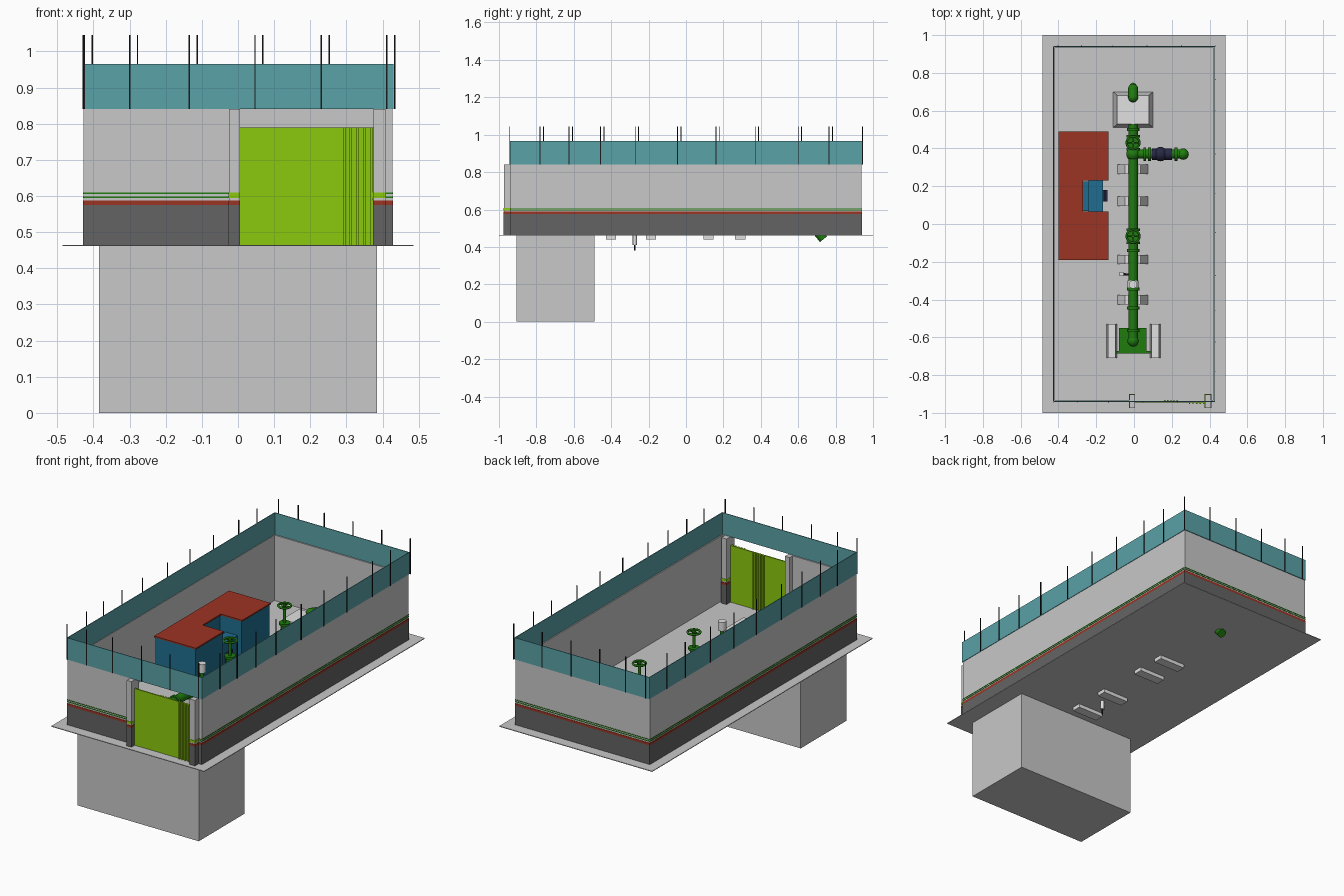
import bpy, bmesh, math
from mathutils import Vector

if "Cube" in bpy.data.objects:
    bpy.data.objects.remove(bpy.data.objects["Cube"], do_unlink=True)


def material(name, *rgb):
    m = bpy.data.materials.new(name)
    m.use_nodes = True
    m.diffuse_color = (*rgb, 1)
    m.node_tree.nodes["Principled BSDF"].inputs["Base Color"].default_value = (*rgb, 1)
    return m


GREY = material("concrete grey", 0.58, 0.58, 0.58)
DARK = material("dark grey", 0.127, 0.127, 0.127)
RED = material("brick red", 0.33, 0.033, 0.016)
TEAL = material("fence teal", 0.1, 0.36, 0.39)
LIME = material("lime", 0.26, 0.59, 0.004)
GREEN = material("pipe green", 0.014, 0.2, 0.004)
BLUE = material("building blue", 0.014, 0.155, 0.28)
BLACK = material("black", 0.01, 0.01, 0.01)
NAVY = material("navy", 0.02, 0.022, 0.06)
WHITE = material("pale grey", 0.75, 0.75, 0.75)

GROUND, TOP = 0.465, 0.84
AXIS, PX = 0.57, -0.005   # pipe height and sideways position


def finish(bm, name, mat, smooth=False):
    me = bpy.data.meshes.new(name)
    bmesh.ops.recalc_face_normals(bm, faces=bm.faces)
    for f in bm.faces:
        f.smooth = smooth and len(f.verts) == 4
    bm.to_mesh(me)
    bm.free()
    me.materials.append(mat)
    ob = bpy.data.objects.new(name, me)
    bpy.context.collection.objects.link(ob)
    return ob


def box(name, mat, x0, x1, y0, y1, z0, z1, tx=1, ty=1):
    """Box from its limits; tx and ty taper the top."""
    bm = bmesh.new()
    bmesh.ops.create_cube(bm, size=1)
    for v in bm.verts:
        kx, ky = (tx, ty) if v.co.z > 0 else (1, 1)
        v.co = ((x0 + x1) / 2 + v.co.x * kx * (x1 - x0),
                (y0 + y1) / 2 + v.co.y * ky * (y1 - y0),
                (z0 + z1) / 2 + v.co.z * (z1 - z0))
    return finish(bm, name, mat)


def pipe(name, mat, a, b, r, sides=20):
    a, b = Vector(a), Vector(b)
    bm = bmesh.new()
    bmesh.ops.create_cone(bm, cap_ends=True, segments=sides, radius1=r, radius2=r,
                          depth=(b - a).length)
    ob = finish(bm, name, mat, True)
    ob.rotation_euler = (b - a).to_track_quat('Z', 'Y').to_euler()
    ob.location = (a + b) / 2
    return ob


def ball(name, mat, c, r):
    bm = bmesh.new()
    bmesh.ops.create_uvsphere(bm, u_segments=20, v_segments=12, radius=r)
    ob = finish(bm, name, mat, True)
    ob.location = c


def valve(name, y, height, r):
    """Gate valve with a flanged body, stem and handwheel."""
    ball(name + "_body", GREEN, (PX, y, AXIS), 0.037)
    for s in (-1, 1):
        pipe(name + "_flange", GREEN, (PX, y + s * 0.04, AXIS), (PX, y + s * 0.028, AXIS), 0.036)
    pipe(name + "_bonnet", GREEN, (PX, y, AXIS), (PX, y, AXIS + 0.07), 0.02)
    pipe(name + "_collar", GREEN, (PX, y, AXIS + 0.06), (PX, y, AXIS + 0.072), 0.03)
    pipe(name + "_stem", GREEN, (PX, y, AXIS), (PX, y, height), 0.008)
    bpy.ops.mesh.primitive_torus_add(location=(PX, y, height - 0.012), major_radius=r,
                                     minor_radius=0.006, major_segments=20, minor_segments=6)
    wheel = bpy.context.object
    wheel.name = name + "_handwheel"
    wheel.data.materials.append(GREEN)
    bpy.ops.object.shade_smooth()
    for dx, dy in ((r, 0), (0, r)):
        pipe(name + "_spoke", GREEN, (PX - dx, y - dy, height - 0.012),
             (PX + dx, y + dy, height - 0.012), 0.004, 6)


# Site slab and buried chamber
box("ground_slab", GREY, -0.485, 0.485, -1, 1, GROUND - 0.004, GROUND)
box("buried_chamber", GREY, -0.385, 0.385, -0.905, -0.49, 0, GROUND - 0.004)

# Perimeter walls with painted bands on their outer faces
BANDS = (("base_band", DARK, GROUND, 0.575), ("red_band", RED, 0.575, 0.588),
         ("lower_line", GREEN, 0.595, 0.599), ("upper_line", GREEN, 0.605, 0.609))
WALLS = (("left_wall", 0.42, 0.427, -0.938, 0.938, 1, 0),
         ("right_wall", -0.427, -0.42, -0.938, 0.938, -1, 0),
         ("back_wall", -0.427, 0.427, 0.931, 0.938, 0, 1),
         ("front_wall", -0.427, -0.025, -0.938, -0.931, 0, -1),
         ("front_return", 0.405, 0.427, -0.938, -0.931, 0, -1))
for name, x0, x1, y0, y1, nx, ny in WALLS:
    box(name, GREY, x0, x1, y0, y1, GROUND, TOP)
    dx, dy = nx * 0.002, ny * 0.002
    for band, mat, z0, z1 in BANDS:
        # Plate lying on the outer face only
        px = (x1, x1 + dx) if nx > 0 else (x0 + dx, x0) if nx < 0 else (x0, x1)
        py = (y1, y1 + dy) if ny > 0 else (y0 + dy, y0) if ny < 0 else (y0, y1)
        box(name + "_" + band, mat, *px, *py, z0, z1)

# Gate pillars
for name, x0, x1 in (("right_pillar", -0.025, 0.005), ("left_pillar", 0.375, 0.408)):
    box(name, GREY, x0, x1, -0.973, -0.903, GROUND, TOP)
    for band, mat, z0, z1 in BANDS[:2] + (("lime_band", LIME, 0.595, 0.609),):
        box(name + "_" + band, mat, x0 - 0.001, x1 + 0.001, -0.975, -0.901, z0, z1)

# Sliding gate with folded ribs
box("gate", LIME, 0.005, 0.38, -0.945, -0.938, GROUND, 0.79)
for i in range(5):
    x = 0.29 + i * 0.019
    box("front_rib", LIME, x, x + 0.007, -0.953, -0.945, GROUND, 0.79)
    x = 0.16 + i * 0.016
    box("back_rib", LIME, x, x + 0.006, -0.938, -0.932, GROUND, 0.79)

# Screen fence on top of the walls
FENCE = 0.965
box("left_fence", TEAL, 0.426, 0.43, -0.94, 0.942, TOP, FENCE)
box("right_fence", TEAL, -0.427, -0.423, -0.94, 0.942, TOP, FENCE)
box("front_fence", TEAL, -0.427, 0.43, -0.942, -0.938, TOP, FENCE)
box("back_fence", TEAL, -0.427, 0.43, 0.938, 0.942, TOP, FENCE)


def post(x, y):
    box("fence_post", BLACK, x - 0.002, x + 0.002, y - 0.002, y + 0.002, TOP, 1.045)


for y in (-0.78, -0.625, -0.457, -0.272, -0.045, 0.16, 0.37, 0.6, 0.765):
    post(0.433, y)
    post(-0.428, y + 0.018)
for x in (-0.425, -0.3, -0.135, 0.047, 0.23, 0.411):
    post(x, -0.943)
    post(x + 0.022, 0.943)

# Control building: a U-shaped block with a flat roof
ROOF = 0.695
PARTS = ((-0.4, -0.135, -0.19, 0.065), (-0.4, -0.135, 0.23, 0.49), (-0.4, -0.27, 0.065, 0.23))
for x0, x1, y0, y1 in PARTS:
    box("building_walls", BLUE, x0 + 0.005, x1 - 0.005, y0 if y0 > 0 else y0 + 0.005,
        y1 if y1 < 0.4 else y1 - 0.005, GROUND, ROOF - 0.008)
    box("building_roof", RED, x0, x1, y0, y1, ROOF - 0.008, ROOF)
box("entrance_platform", BLUE, -0.27, -0.165, 0.07, 0.225, GROUND, 0.56)
box("entrance_cabinet", BLUE, -0.24, -0.165, 0.065, 0.23, 0.56, 0.6)
for i in range(3):
    box("entrance_step", NAVY, -0.165, -0.157 + i * 0.008, 0.12, 0.18, GROUND, 0.54 - i * 0.025)

# Main pipe run with elbows at both ends
pipe("main_pipe", GREEN, (PX, -0.62, AXIS), (PX, 0.66, AXIS), 0.025)
ball("front_elbow", GREEN, (PX, -0.62, AXIS), 0.03)
pipe("front_drop_pipe", GREEN, (PX, -0.62, AXIS), (PX, -0.62, GROUND), 0.026)
box("front_plate", GREEN, -0.08, 0.065, -0.685, -0.55, GROUND, 0.48)
for x0, x1 in ((-0.145, -0.09), (0.085, 0.14)):
    box("front_block", WHITE, x0, x1, -0.71, -0.53, GROUND, 0.53, 0.7, 1)
    box("block_strap", GREEN, x0 + 0.03 if x0 < 0 else 0.06, -0.08 if x0 < 0 else x1 - 0.03,
        -0.685, -0.672, GROUND, 0.485)
for y in (-0.565, -0.445, -0.345, -0.14, 0.5):
    pipe("pipe_flange", GREEN, (PX, y - 0.008, AXIS), (PX, y + 0.008, AXIS), 0.033)

# Rear anchor block and outlet pipe
box("anchor_block", WHITE, -0.11, 0.1, 0.51, 0.7, GROUND, 0.6, 0.8, 0.8)
ball("rear_elbow", GREEN, (PX, 0.67, 0.605), 0.026)
pipe("rear_pipe", GREEN, (PX, 0.67, 0.605), (PX, 0.715, 0.59), 0.026)
ball("rear_bend", GREEN, (PX, 0.715, 0.59), 0.027)
pipe("rear_drop_pipe", GREEN, (PX, 0.715, 0.59), (PX, 0.7, 0.485), 0.025)
pipe("rear_outlet", GREEN, (PX, 0.695, 0.49), (PX, 0.735, 0.441), 0.024)

# Pipe supports with footings reaching below the slab
for y in (-0.4, -0.188, 0.12, 0.29):
    box("support_footing", WHITE, -0.088, 0.075, y - 0.027, y + 0.027, 0.44, GROUND)
    box("pipe_support", WHITE, -0.088, 0.075, y - 0.025, y + 0.025, GROUND, 0.56, 0.5, 1)

# Valves
valve("rear_valve", 0.43, 0.75, 0.034)
valve("middle_valve", -0.065, 0.74, 0.034)

# Side branch with a check valve
BY = 0.37
ball("branch_tee", GREEN, (PX, BY, AXIS), 0.036)
pipe("branch_pipe", GREEN, (PX, BY, AXIS), (0.26, BY, AXIS), 0.024)
for x in (0.05, 0.075, 0.215):
    pipe("branch_flange", GREEN, (x, BY, AXIS), (x + 0.014, BY, AXIS), 0.036)
pipe("check_valve", NAVY, (0.095, BY, AXIS), (0.2, BY, AXIS), 0.03)
ball("check_valve_body", NAVY, (0.14, BY, AXIS), 0.038)
ball("branch_elbow", GREEN, (0.26, BY, AXIS), 0.03)
pipe("branch_drop", GREEN, (0.26, BY, AXIS), (0.26, BY, GROUND), 0.026)

# Flow meter with a gauge, side tap and drain pin
MY = -0.32
pipe("meter_body", WHITE, (PX, MY - 0.02, AXIS), (PX, MY + 0.02, AXIS), 0.03)
pipe("meter_neck", GREEN, (PX, MY, AXIS), (PX, MY, 0.65), 0.01)
pipe("meter_head", WHITE, (PX, MY, 0.645), (PX, MY, 0.695), 0.022)
pipe("side_tap", BLACK, (PX, -0.27, AXIS), (-0.065, -0.265, AXIS), 0.006, 8)
box("tap_box", WHITE, -0.078, -0.055, -0.275, -0.255, AXIS - 0.01, AXIS + 0.01)
pipe("drain_sleeve", WHITE, (PX, -0.274, 0.41), (PX, -0.274, GROUND), 0.011, 12)
pipe("drain_pin", BLACK, (PX, -0.274, 0.38), (PX, -0.274, 0.41), 0.004, 8)
